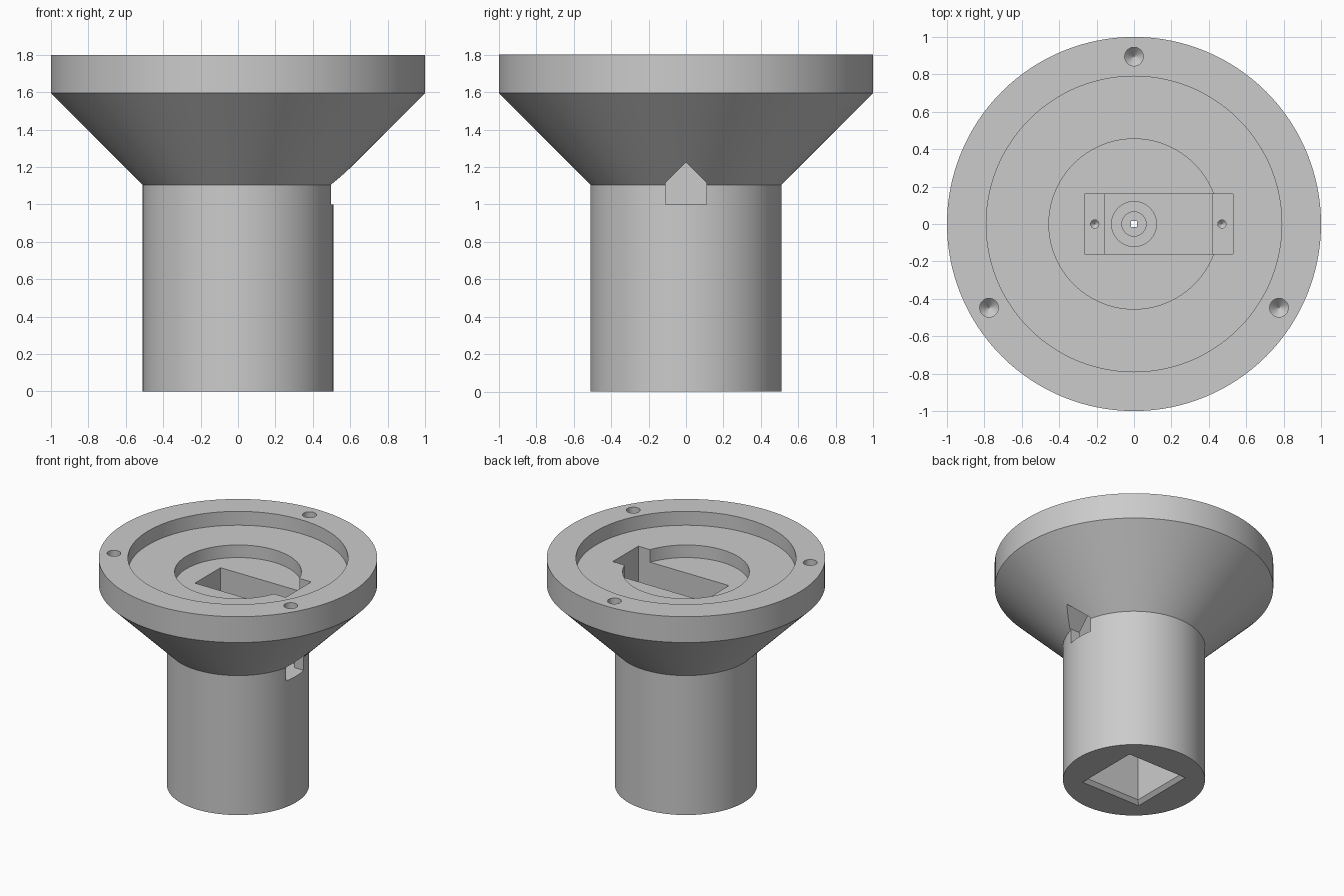
import bpy, bmesh
from math import sin, cos, tau, radians, sqrt

default = bpy.data.objects.get("Cube")
if default:
    bpy.data.objects.remove(default, do_unlink=True)

grey = bpy.data.materials.new("plain grey")
grey.use_nodes = True
grey.diffuse_color = (0.6, 0.6, 0.6, 1)
grey.node_tree.nodes["Principled BSDF"].inputs["Base Color"].default_value = (0.6, 0.6, 0.6, 1)


def finish(name, bm):
    bmesh.ops.recalc_face_normals(bm, faces=bm.faces)
    mesh = bpy.data.meshes.new(name)
    bm.to_mesh(mesh)
    bm.free()
    mesh.materials.append(grey)
    obj = bpy.data.objects.new(name, mesh)
    bpy.context.collection.objects.link(obj)
    return obj


def lathe(name, profile, sides, centre=(0, 0), turn=0.0):
    """Closed solid from (radius, z) rings, capped at both ends."""
    bm = bmesh.new()
    rings = []
    for r, z in profile:
        angles = [tau * i / sides + turn for i in range(sides)]
        rings.append([bm.verts.new((centre[0] + r * cos(a), centre[1] + r * sin(a), z))
                      for a in angles])
    for low, high in zip(rings, rings[1:]):
        for i in range(sides):
            j = (i + 1) % sides
            bm.faces.new((low[i], low[j], high[j], high[i]))
    bm.faces.new(rings[0])
    bm.faces.new(rings[-1])
    return finish(name, bm)


def prism(name, outline, start, end, axis):
    """Outline in (side, z) pushed along x or y."""
    bm = bmesh.new()
    ends = []
    for d in (start, end):
        ends.append([bm.verts.new((d, s, z) if axis == "x" else (s, d, z)) for s, z in outline])
    n = len(outline)
    for i in range(n):
        j = (i + 1) % n
        bm.faces.new((ends[0][i], ends[0][j], ends[1][j], ends[1][i]))
    bm.faces.new(ends[0])
    bm.faces.new(ends[1])
    return finish(name, bm)


def drill(name, radius, x, y, top, depth):
    """Round hole with a pointed bottom."""
    return lathe(name, [(0.001, top - depth - radius), (radius, top - depth),
                        (radius, top + 0.05)], 24, (x, y))


# Post, flared head and the two stepped round recesses
body = lathe("flared_post", [(0.51, 0), (0.51, 1.105), (1, 1.595), (1, 1.8), (0.79, 1.8),
                             (0.79, 1.69), (0.455, 1.69), (0.455, 1.59)], 128)

cutters = []
# Stepped rectangular pocket with a ledge at each end
cutters.append(prism("pocket_cutter", [(-0.155, 1), (0.42, 1), (0.42, 1.4), (0.53, 1.4),
                                       (0.53, 1.75), (-0.265, 1.75), (-0.265, 1.4),
                                       (-0.155, 1.4)], -0.16, 0.16, "y"))
# Side channel with a peaked roof
cutters.append(prism("channel_cutter", [(-0.11, 1), (0.11, 1), (0.11, 1.115), (0, 1.225),
                                        (-0.11, 1.115)], 0.4, 0.8, "x"))
# Counterbored hole in the pocket floor
cutters.append(lathe("bolt_cutter", [(0.065, 0.74), (0.065, 0.9), (0.12, 0.9), (0.12, 1.05)], 48))
# Square socket under the post: chamfered mouth, pyramid roof
socket = [(0.282, -0.02), (0.235, 0.027), (0.235, 0.51), (0.015, 0.73), (0.015, 0.77)]
cutters.append(lathe("socket_cutter", [(h * sqrt(2), z) for h, z in socket], 4, turn=tau / 8))
# Screw holes in the ledges and the rim
for x in (-0.21, 0.47):
    cutters.append(drill("ledge_hole_cutter", 0.022, x, 0, 1.4, 0.12))
for k in range(3):
    a = radians(90 + 120 * k)
    cutters.append(drill("rim_hole_cutter", 0.05, 0.895 * cos(a), 0.895 * sin(a), 1.8, 0.15))

bpy.ops.object.select_all(action="DESELECT")
bpy.context.view_layer.objects.active = body
body.select_set(True)
for cutter in cutters:
    cutter.hide_render = True
    cut = body.modifiers.new(cutter.name, "BOOLEAN")
    cut.operation = "DIFFERENCE"
    cut.solver = "EXACT"
    cut.object = cutter
    bpy.ops.object.modifier_apply(modifier=cut.name)
    bpy.data.objects.remove(cutter, do_unlink=True)

bpy.ops.object.shade_smooth_by_angle(angle=radians(30))
